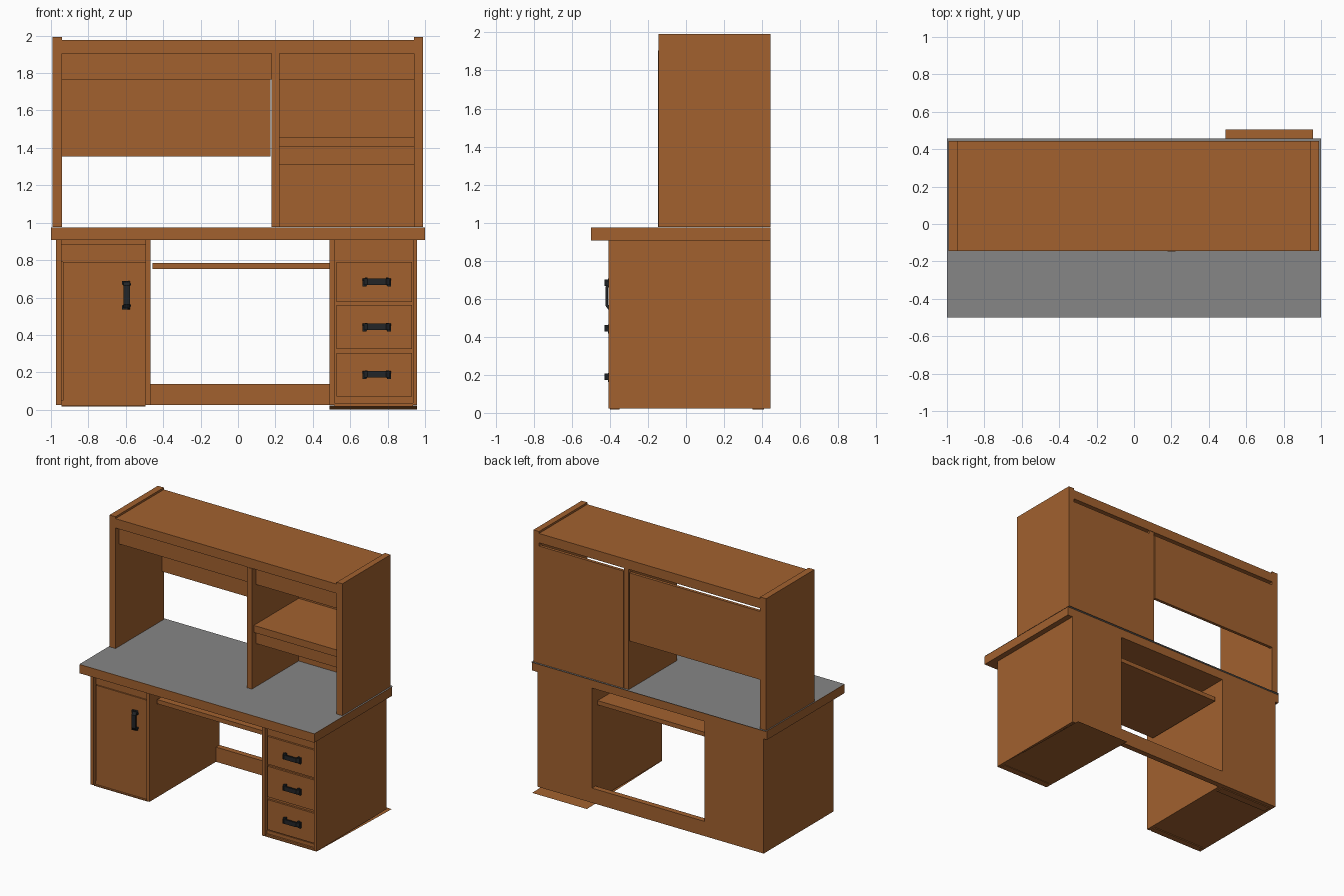
import bpy, bmesh, math

if "Cube" in bpy.data.objects:
    bpy.data.objects.remove(bpy.data.objects["Cube"])


def material(name, rgb):
    m = bpy.data.materials.new(name)
    m.diffuse_color = (*rgb, 1.0)
    m.use_nodes = True
    m.node_tree.nodes["Principled BSDF"].inputs["Base Color"].default_value = m.diffuse_color
    return m


WOOD = material("warm_wood", (0.36, 0.12, 0.028))
GREY = material("grey_worktop", (0.24, 0.24, 0.24))
BLACK = material("black_metal", (0.016, 0.018, 0.02))


def add_object(name, bm, mat):
    bmesh.ops.recalc_face_normals(bm, faces=bm.faces)
    me = bpy.data.meshes.new(name)
    bm.to_mesh(me)
    bm.free()
    me.materials.append(mat)
    ob = bpy.data.objects.new(name, me)
    bpy.context.collection.objects.link(ob)
    return ob


def box(name, x, y, z, mat=WOOD):
    """Box given by its (min, max) range on each axis."""
    bm = bmesh.new()
    bmesh.ops.create_cube(bm, size=1)
    for v in bm.verts:
        v.co = [r[0] if c < 0 else r[1] for c, r in zip(v.co, (x, y, z))]
    return add_object(name, bm, mat)


def sheet(name, x, y, z, mat):
    """Thin sheet; z gives the height at the front and back edges."""
    bm = bmesh.new()
    bm.faces.new([bm.verts.new(p) for p in (
        (x[0], y[0], z[0]), (x[1], y[0], z[0]), (x[1], y[1], z[1]), (x[0], y[1], z[1]))])
    ob = add_object(name, bm, mat)
    if ob.data.polygons[0].normal.z < 0:
        ob.data.flip_normals()
    return ob


def prism(bm, pts, w0, w1, place):
    """Extrude an outline between w0 and w1, mapped to space by place(u, d, w)."""
    a = [bm.verts.new(place(u, d, w0)) for u, d in pts]
    b = [bm.verts.new(place(u, d, w1)) for u, d in pts]
    bm.faces.new(a)
    bm.faces.new(b)
    for i in range(len(a)):
        j = (i + 1) % len(a)
        bm.faces.new((a[i], a[j], b[j], b[i]))


def handle(name, cx, cz, y, vertical=False):
    """Bowed pull: arched bar plus a foot at each end."""
    def place(u, d, w):
        return (cx + w, y - d, cz + u) if vertical else (cx + u, y - d, cz + w)
    bm = bmesh.new()
    outer = [(-.076, 0), (-.068, .02), (-.05, .033), (.05, .033), (.068, .02), (.076, 0)]
    inner = [(.06, 0), (.054, .012), (.044, .02), (-.044, .02), (-.054, .012), (-.06, 0)]
    prism(bm, outer + inner, -.014, .02, place)
    for s in (-1, 1):
        foot = [(s * .076, -.024), (s * .076, .006), (s * .062, .024), (s * .05, .024),
                (s * .05, -.014), (s * .058, -.024)]
        prism(bm, foot, 0, .016, lambda u, w, d: place(u, d, w))
    return add_object(name, bm, BLACK)


BACK, PED, HUTCH = 0.443, -0.408, -0.145

# Desktop and its thin grey surface
box("desktop", (-1, 1), (-.5, BACK), (.907, .975))
sheet("worktop_surface", (-1, 1), (-.5, .458), (.977, .977), GREY)

# Pedestal carcasses: sides, back, bottom, foot strips
for side, xo, xi, t in (("left", (-.972, -.945), (-.495, -.468), .024),
                        ("right", (.49, .517), (.935, .956), .035)):
    box(side + "_pedestal_side_a", xo, (PED, BACK), (.024, .907))
    box(side + "_pedestal_side_b", xi, (PED, BACK), (.024, .907))
    inner = (xo[1], xi[0])
    box(side + "_pedestal_back", inner, (.42, BACK), (.024, .907))
    box(side + "_pedestal_bottom", inner, (-.385, .42), (t, t + .026))
    for n, ys in (("front", (-.40, -.35)), ("back", (.35, .41))):
        box(f"{side}_{n}_foot_strip", inner, ys, (.017, t))

# Left cupboard
box("cupboard_top_strip", (-.945, -.495), (-.395, -.36), (.88, .907))
box("cupboard_rail", (-.945, -.495), (-.38, -.35), (.79, .88))
box("cupboard_frame", (-.945, -.495), (-.365, -.34), (.05, .79))
box("cupboard_door", (-.935, -.495), (-.39, -.365), (.05, .79))
handle("cupboard_handle", -.597, .613, -.39, vertical=True)

# Right drawer stack
box("drawer_frame", (.517, .935), (-.38, -.35), (.035, .907))
for i, (z0, z1, hz) in enumerate(((.576, .79, .682), (.324, .56, .441), (.072, .303, .187))):
    box(f"drawer_front_{i + 1}", (.527, .93), (-.395, -.38), (z0, z1))
    handle(f"drawer_handle_{i + 1}", .742, hz, -.395)

# Sloping base sheet below the drawers
sheet("base_sheet", (.49, .956), (PED, .506), (.022, 0), WOOD)

# Knee space: tray and back stretcher
box("keyboard_tray", (-.457, .49), (-.33, .375), (.752, .785))
box("back_stretcher", (-.468, .49), (.40, BACK), (.024, .137))

# Hutch shell
for side, x in (("left", (-.993, -.942)), ("right", (.942, .99))):
    box(f"hutch_{side}_side", x, (HUTCH, BACK), (.977, 1.992))
box("hutch_top", (-.942, .942), (HUTCH, BACK), (1.905, 1.977))
box("hutch_divider", (.18, .222), (HUTCH - .003, BACK - .003), (.977, 1.905))

# Hutch front valances and back panels, with a slot left under the top
for side, x in (("left", (-.942, .18)), ("right", (.222, .942))):
    box(f"hutch_{side}_valance", x, (-.10, -.075), (1.765, 1.905))
box("hutch_left_back_panel", (-.942, .173), (.42, BACK), (1.355, 1.88))
box("hutch_right_back_panel", (.222, .942), (.42, BACK), (.977, 1.88))

# Hutch shelf with a rail beneath
box("hutch_shelf", (.222, .942), (-.125, .42), (1.405, 1.459))
box("hutch_shelf_rail", (.222, .942), (-.10, -.075), (1.31, 1.405))
